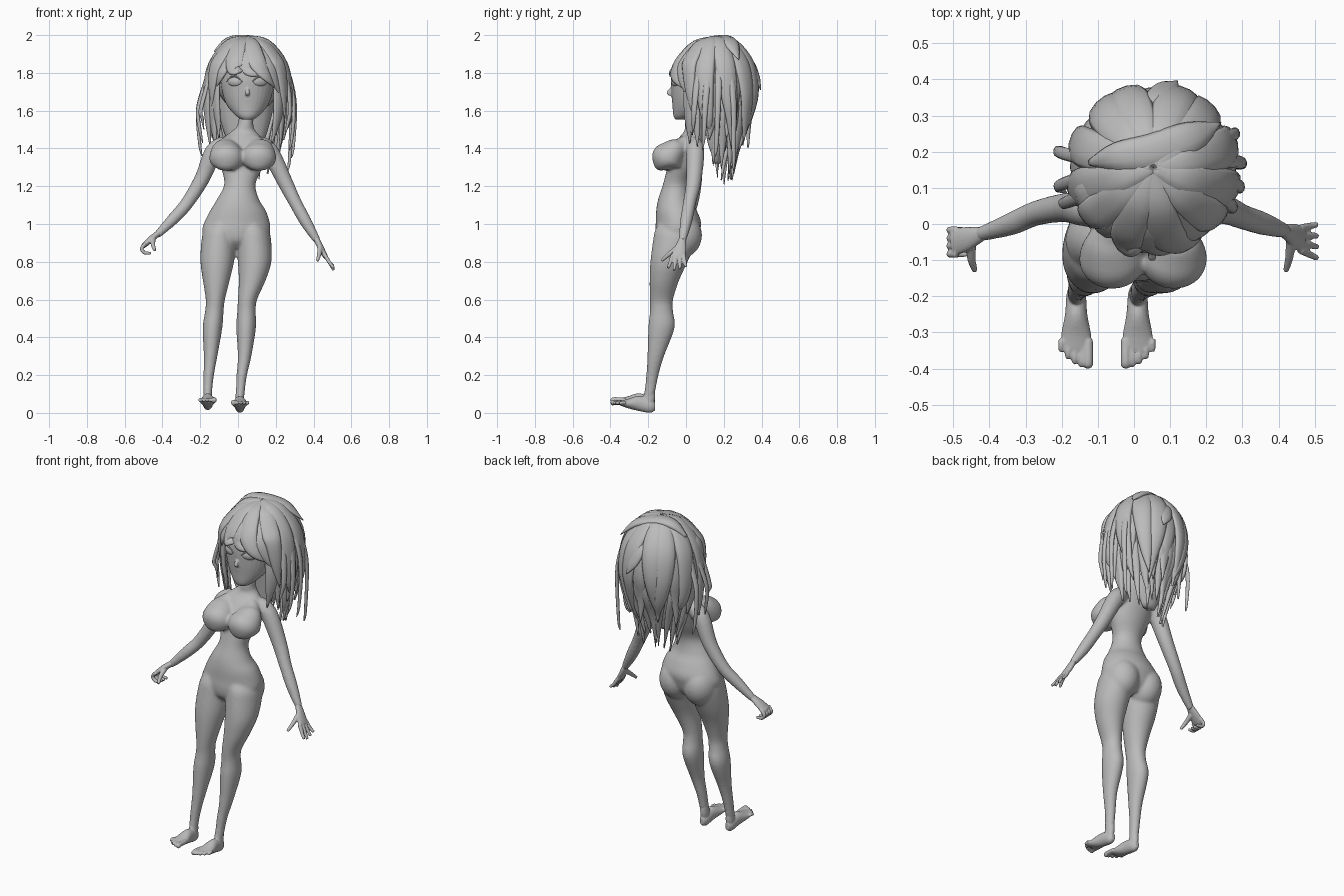
import bpy, bmesh, random
from math import sin, cos, pi, radians
from mathutils import Vector, Matrix

random.seed(4)
if "Cube" in bpy.data.objects:
    bpy.data.objects.remove(bpy.data.objects["Cube"])

CM = 0.01  # all sizes below are in hundredths of a unit
X, Y, Z = Vector((1, 0, 0)), Vector((0, 1, 0)), Vector((0, 0, 1))

grey = bpy.data.materials.new("plain grey")
grey.use_nodes = True
grey.diffuse_color = (0.5, 0.5, 0.5, 1)
grey.node_tree.nodes["Principled BSDF"].inputs["Base Color"].default_value = grey.diffuse_color


def spline(rings, steps):
    """Catmull-Rom resampling of rings (x, y, z, width, depth)."""
    pts = [rings[0]] + list(rings) + [rings[-1]]
    out = []
    for p, q, r, s in zip(pts, pts[1:], pts[2:], pts[3:]):
        for k in range(steps):
            t = k / steps
            out.append([b + 0.5 * t * (c - a + t * (2 * a - 5 * b + 4 * c - d + t * (3 * (b - c) + d - a)))
                        for a, b, c, d in zip(p, q, r, s)])
    return out + [list(rings[-1])]


def loft(bm, rings, axis=None, ref=Y, sides=16):
    """Closed skin over elliptical rings; axis fixes the ring plane."""
    rings = spline(rings, 4)
    centres = [Vector(r[:3]) for r in rings]
    loops = []
    for i, r in enumerate(rings):
        t = axis or (centres[min(i + 1, len(rings) - 1)] - centres[max(i - 1, 0)]).normalized()
        side = t.cross(ref).normalized()
        up = side.cross(t)
        a, b = max(r[3], 0.1), max(r[4], 0.1)
        loops.append([bm.verts.new((centres[i] + side * a * cos(2 * pi * k / sides)
                                    + up * b * sin(2 * pi * k / sides)) * CM) for k in range(sides)])
    for lo, hi in zip(loops, loops[1:]):
        for k in range(sides):
            n = (k + 1) % sides
            bm.faces.new((lo[k], lo[n], hi[n], hi[k]))
    bm.faces.new(loops[0][::-1])
    bm.faces.new(loops[-1])


def ball(bm, centre, radii, turn=0):
    m = (Matrix.Translation(Vector(centre) * CM) @ Matrix.Rotation(turn, 4, "Z")
         @ Matrix.Diagonal((*[r * CM for r in radii], 1)))
    bmesh.ops.create_uvsphere(bm, u_segments=24, v_segments=16, radius=1, matrix=m)


def finish(bm, name, voxel=0, smooth=0):
    bmesh.ops.recalc_face_normals(bm, faces=bm.faces)
    mesh = bpy.data.meshes.new(name)
    bm.to_mesh(mesh)
    bm.free()
    obj = bpy.data.objects.new(name, mesh)
    bpy.context.collection.objects.link(obj)
    mesh.materials.append(grey)
    mesh.polygons.foreach_set("use_smooth", [True] * len(mesh.polygons))
    if voxel:
        mod = obj.modifiers.new("fuse", "REMESH")
        mod.mode, mod.voxel_size, mod.use_smooth_shade = "VOXEL", voxel, True
        mod = obj.modifiers.new("soften", "SMOOTH")
        mod.factor, mod.iterations = 0.5, smooth


# ---- body: torso and limbs fused into one skin
body, hands, feet = bmesh.new(), bmesh.new(), bmesh.new()
loft(body, [(-1, -5, 87, 7, 7), (-1, -5, 91, 15, 10.5), (-1, -4.5, 96, 18, 11.8), (-0.5, -4, 101, 17.3, 12),
            (0, -5, 107, 14.8, 10.8), (0, -6, 113, 11.2, 8.8), (1, -5, 121, 8.3, 7.2), (2, -2, 130, 11, 8),
            (2, -0.3, 138, 13, 9), (2, 2, 144, 12, 7.3), (3, 4, 149, 6.5, 5), (4, 4, 153, 4.1, 4.6),
            (5, 6, 164, 4, 5)], axis=Z, sides=32)
for x in (-6, 11):
    loft(body, [(x * 0.8 + 0.5, 1, 145, 3, 3), (x * 0.9, -2.5, 141, 6.3, 5), (x, -6.5, 138, 8.4, 7),
                (x, -10, 134.5, 9.2, 8.6), (x, -11.5, 131, 7.5, 6), (x, -11.5, 128.5, 3.5, 3)], ref=Y, sides=24)
for x in (-8.7, 7.2):
    ball(body, (x, -2.5, 94), (9.7, 11, 12))

# legs: shared heights and sections, each with its own line of x positions
SECTIONS = [(-4.5, 103, 5, 8.5), (-5, 97, 8.3, 11.3), (-6, 91, 9.2, 11.5), (-9, 80, 8.9, 9.9),
            (-11.5, 70, 7.1, 7.8), (-13, 60, 5.1, 6.2), (-13, 54, 4.9, 6.1), (-13, 45, 5.2, 7),
            (-16, 30, 3.6, 4.4), (-17.8, 20, 2.8, 3.3), (-19, 12, 2.4, 2.9), (-20, 6, 2.2, 2.8)]
for xs, drop, inner in (((-8, -9.5, -10.2, -11, -11.5, -12, -12.5, -13.5, -14.5, -15.5, -16, -16), 0, 1),
                        ((6, 7.8, 8.4, 8.8, 7.5, 5, 4.5, 4.3, 3.5, 2, 1.3, 1), 1.4, -1)):
    loft(body, [(x, *s) for x, s in zip(xs, SECTIONS)], axis=Z, sides=24)
    foot = xs[-1]
    loft(feet, [(foot, -19, 13, 2, 2.5), (foot, -19.5, 8, 2.3, 3.2), (foot, -20, 4 - drop, 2, 2.5)], axis=Z)
    loft(feet, [(foot, -16.3, 4.8 - drop, 1.3, 2), (foot, -19, 5 - drop, 2.6, 3.6),
                (foot, -25, 6.4 - drop, 3.1, 4), (foot, -31, 6.3 - drop, 4.2, 2.4),
                (foot, -35, 6.6 - drop, 4, 1.2)], axis=-Y, ref=Z)
    for toe in range(5):
        x = foot + inner * (3.3 - 1.85 * toe)
        r = 1.4 if toe == 0 else 0.9
        tip = -39.9 + 0.28 * toe * toe
        loft(feet, [(x, -32, 6.6 - drop, r, r), (x, tip + 2.5, 7 - drop, r, r),
                    (x, tip + 0.8, 6.6 - drop, r, r), (x, tip, 6.4 - drop, r / 2, r / 2)], ref=Z, sides=10)

# arms
loft(body, [(-7, 4, 143, 4, 4), (-13, 4, 138, 4.8, 4.8), (-19, 4.5, 124, 4.1, 4.1), (-27, 3, 111, 3.5, 3.5),
            (-34, 0, 103, 3.2, 3.2), (-43, -3, 94, 2, 2)])
loft(body, [(11, 4, 143, 4, 4), (17, 5, 138, 4.8, 4.8), (25, 4, 122, 4.1, 4.1), (30, 2, 112, 3.5, 3.5),
            (36, 0, 101, 3.2, 3.2), (42, -2, 91, 2, 2)])
finish(body, "body", 0.007, 12)
finish(feet, "feet", 0.004, 3)

# hands: fingers curled on the right, spread on the left
loft(hands, [(-41, -2.4, 96, 1.6, 1.6), (-46, -4, 92, 1.7, 3.3), (-50, -5, 88.5, 1.4, 3.9)])
loft(hands, [(41, -1.7, 93, 1.6, 1.6), (44, -3, 87, 1.6, 3.2), (46.5, -4.3, 82.5, 1.3, 3.8)])
for f in range(4):
    y = -1.7 - 2.2 * f
    loft(hands, [(-49, y, 89.5, 1.1, 1.1), (-51, y, 87, 1, 1), (-49.5, y, 84.8, 1, 1),
                 (-46, y, 84.5, 0.8, 0.8)], sides=10)
    s = f - 1.5
    loft(hands, [(46, -4.2 - 2 * s, 83.5, 1.1, 1.1), (48.5, -4.5 - 2.6 * s, 79.5, 1, 1),
                 (50.7, -4.8 - 3.1 * s, 75.3 + abs(s - 0.3) * 1.2, 0.8, 0.8)], sides=10)
loft(hands, [(-45, -5, 92, 1.5, 1.5), (-45, -9.5, 89, 1.2, 1.2), (-44, -13, 86, 0.8, 0.8)], ref=X, sides=10)
loft(hands, [(43.5, -4, 88, 1.5, 1.5), (43, -9, 84, 1.2, 1.2), (42, -13, 80.5, 0.8, 0.8)], ref=X, sides=10)
finish(hands, "hands", 0.004, 3)

# ---- head with nose, lips and chin
head = bmesh.new()
loft(head, [(5, -2.5, 155.3, 3, 3), (5, -0.8, 157.5, 6.3, 5.9), (5, 3, 163, 11, 10.2), (5, 4.5, 170, 13.4, 12.3),
            (5, 6, 178, 14.5, 14), (5, 8, 186, 14, 14), (5, 9, 192, 9, 10), (5, 9, 195, 3, 3)],
     axis=Z, sides=32)
loft(head, [(5, -6, 174, 0.6, 0.6), (5, -7.6, 171.5, 0.8, 0.9), (5, -9.4, 169.3, 1.2, 1),
            (5, -7.3, 168.3, 1.1, 0.6)], ref=Y + Z, sides=12)
ball(head, (5, -6.3, 165.5), (3.6, 1.2, 0.6))
ball(head, (5, -5.9, 164.3), (3, 1.3, 0.6))
finish(head, "head", 0.005, 3)

eyes, lids = bmesh.new(), bmesh.new()
for s in (-1, 1):
    ball(eyes, (5 + 6.6 * s, -5.7, 175.4), (4.1, 1.6, 2.6), s * 0.42)
    loft(lids, [(5 + s * 2.6, -7.8, 175.4, 0.2, 0.2), (5 + s * 6, -7.4, 178, 0.4, 0.4),
                (5 + s * 9, -5.4, 177.6, 0.4, 0.4), (5 + s * 11, -3.6, 175.4, 0.2, 0.2)], ref=Z, sides=8)
finish(eyes, "eyes")
finish(lids, "eyelids")

# ---- hair: a cap under layers of tapered locks fanning from the crown
cap = bmesh.new()
ball(cap, (5.5, 14.5, 178.5), (17.5, 18.5, 20))
loft(cap, [(5, 20, 175, 15, 12), (4, 19, 158, 14, 8), (4, 17.5, 142, 9, 4.5), (3, 16, 132, 4, 2)], axis=Z)
finish(cap, "hair_cap")


def lock(bm, angle, fall, width, sway=0.0, thick=1.9):
    """One lock; fall lists (radius, height) pairs from the crown to the tip."""
    a = radians(angle)
    rings = []
    for i, (radius, z) in enumerate(fall):
        bend = a + sway * (i / 5) ** 2
        d = Vector((sin(bend), -cos(bend), 0))
        w = (0.4, 0.85, 1, 0.85, 0.55, 0.03)[i]
        rings.append((5.3 + d.x * radius, 15.5 + d.y * radius, z, width * w, thick * min(1, w + 0.25)))
    loft(bm, rings, ref=Vector((sin(a), -cos(a), 1)), sides=10)


long_hair = bmesh.new()
for i in range(17):
    angle = 58 + i * 15.2 + random.uniform(-2, 2)
    back = max(0, -cos(radians(angle)))
    lift = (i % 2) * 1.6 - 0.8
    lock(long_hair, angle, [(0, 198.5), (10, 195.3 + lift), (18.6 + lift, 185),
                            (21.8 + lift - back / 2, 170), (21.5 + lift - 2.7 * back, 156),
                            (20 - 4 * back + random.uniform(-2, 2), 144 - 4 * back + random.uniform(-6, 6))],
         5.6, random.uniform(-0.35, 0.35))
for i in range(17):
    angle = 80 + i * 12.5
    back = max(0, -cos(radians(angle)))
    right = max(0, -sin(radians(angle)))
    lock(long_hair, angle, [(5, 190), (14, 186), (18.5, 172), (19 - back, 158), (17 - 4 * back - right, 144),
                            (15 - 5 * back - 4 * right, 134 - 6 * back - 7 * right + random.uniform(-5, 4))],
         4, random.uniform(-0.35, 0.35))
finish(long_hair, "long_hair")

# thin stray locks framing the face
strays = bmesh.new()
for angle, tip in ((-82, 143), (-68, 150), (-98, 136), (66, 147), (80, 139), (95, 135), (112, 128)):
    out = 25 if angle > 0 else 27
    lock(strays, angle, [(12, 192), (19.5, 184), (23.5, 173), (out, 160), (out - 1, tip + 6), (out - 2, tip)],
         1.8, random.uniform(-0.15, 0.15), 1)
for angle, tip in ((-52, 145), (50, 147), (-62, 139), (61, 141)):
    lock(strays, angle, [(12, 192), (20, 184), (21.5, 172), (21, 160), (20, tip + 8), (19.5, tip)], 3, 0, 1.3)
finish(strays, "stray_locks")

# fringe sweeping across the forehead
fringe = bmesh.new()
for k, (angle, tip, sway) in enumerate(((-64, 156, -0.1), (-50, 164, -0.15), (-36, 175, -0.2), (-24, 183, 0.3),
                                        (-10, 180, 0.6), (6, 174, 0.6), (24, 169, 0.5), (46, 158, 0.25))):
    step = (k % 2) * 0.9
    lock(fringe, angle, [(0, 198.6), (10.5, 195 + step), (18 + step, 188), (21.3 + step, 182),
                         (22.2 + step, (tip + 181) / 2 - 0.5), (22.3, tip - 2)], 5.2, sway, 1.5)
finish(fringe, "fringe")

# swept tuft across the crown and a flick at the back
tuft = bmesh.new()
loft(tuft, [(-12, 17, 191, 1, 1), (-5, 18.5, 197, 4, 2), (5, 20, 198.3, 5, 1.8), (16, 24, 195, 4.5, 1.8),
            (24, 28, 187, 0.2, 0.2)], ref=Z, sides=10)
loft(tuft, [(3, 28, 191, 1.5, 1), (6, 34, 186, 3.5, 1.6), (9, 37.5, 178, 3.5, 1.4), (12, 39.5, 171, 0.2, 0.2)],
     ref=Y + Z, sides=10)
finish(tuft, "crown_tuft")
